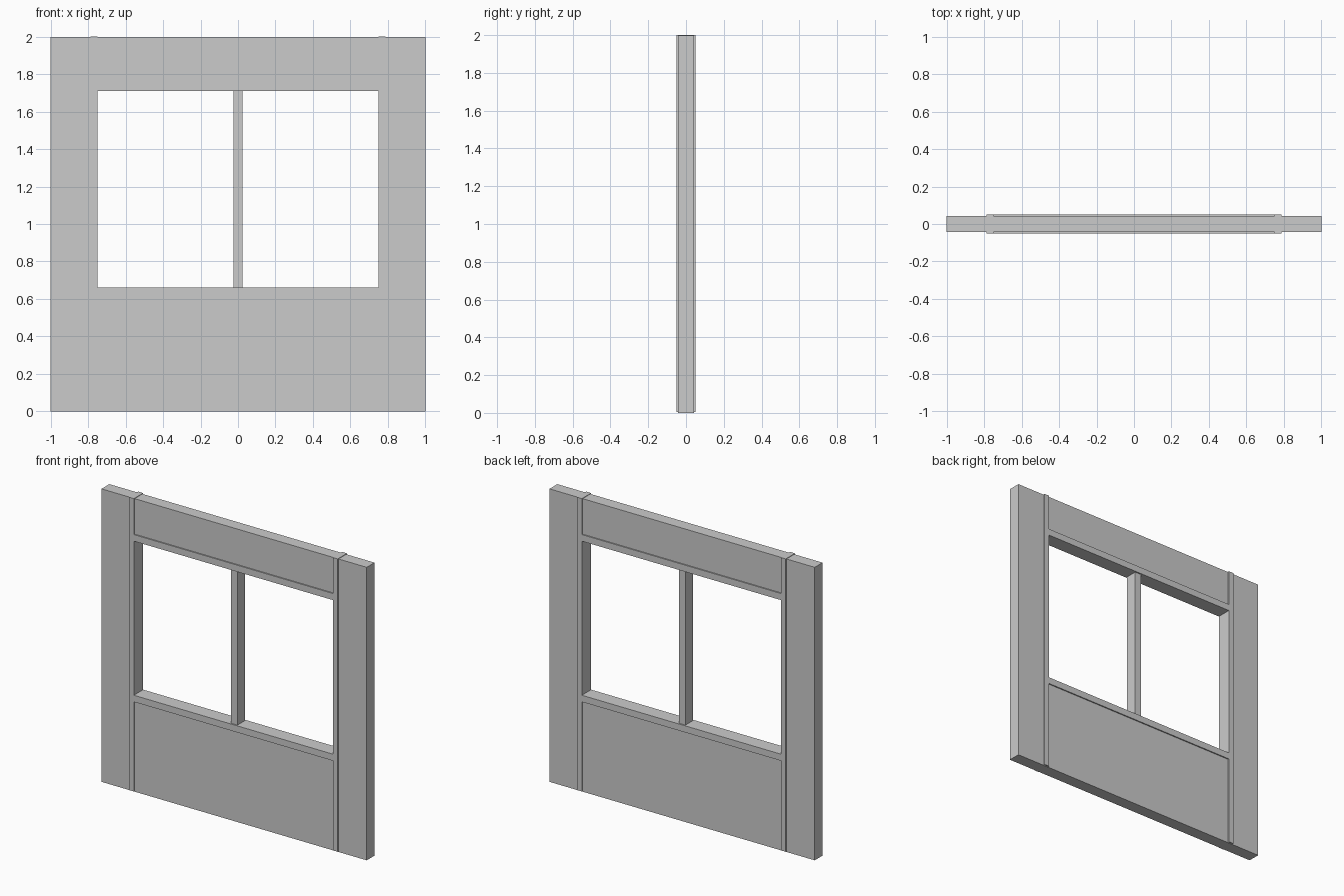
import bpy, bmesh
from mathutils import Matrix

if "Cube" in bpy.data.objects:
    bpy.data.objects.remove(bpy.data.objects["Cube"])


def box(name, x0, x1, z0, z1, half_depth):
    """Axis-aligned box centred on y = 0."""
    bm = bmesh.new()
    size = Matrix.Diagonal((x1 - x0, 2 * half_depth, z1 - z0, 1))
    place = Matrix.Translation(((x0 + x1) / 2, 0, (z0 + z1) / 2))
    bmesh.ops.create_cube(bm, size=1, matrix=place @ size)
    mesh = bpy.data.meshes.new(name)
    bm.to_mesh(mesh)
    bm.free()
    obj = bpy.data.objects.new(name, mesh)
    bpy.context.collection.objects.link(obj)
    return obj


HALF, TOP = 1.0, 1.997           # wall half width and height
INNER, OUTER = 0.75, 0.787       # post edges
SILL, HEAD, RAIL = 0.66, 1.71, 0.045   # window opening and rail height
WALL, TRIM = 0.042, 0.05         # half depths

# Side walls and raised posts, mirrored left and right
for side, s in (("left", -1), ("right", 1)):
    a, b = sorted((s * OUTER, s * HALF))
    box(side + "_wall", a, b, 0, TOP, WALL)
    a, b = sorted((s * INNER, s * OUTER))
    box(side + "_post", a, b, 0.004, 2.0, TRIM)
    box(side + "_post_foot", a, b, 0, 0.004, WALL)

# Panels below and above the window
box("lower_wall", -INNER, INNER, 0, SILL - RAIL, WALL)
box("upper_wall", -INNER, INNER, HEAD + RAIL, TOP, WALL)

# Raised window rails, flush with the posts
box("window_sill", -INNER, INNER, SILL - RAIL, SILL, TRIM)
box("window_head", -INNER, INNER, HEAD, HEAD + RAIL, TRIM)

# Centre bar of the window
box("window_mullion", -0.024, 0.024, SILL, HEAD, 0.041)
